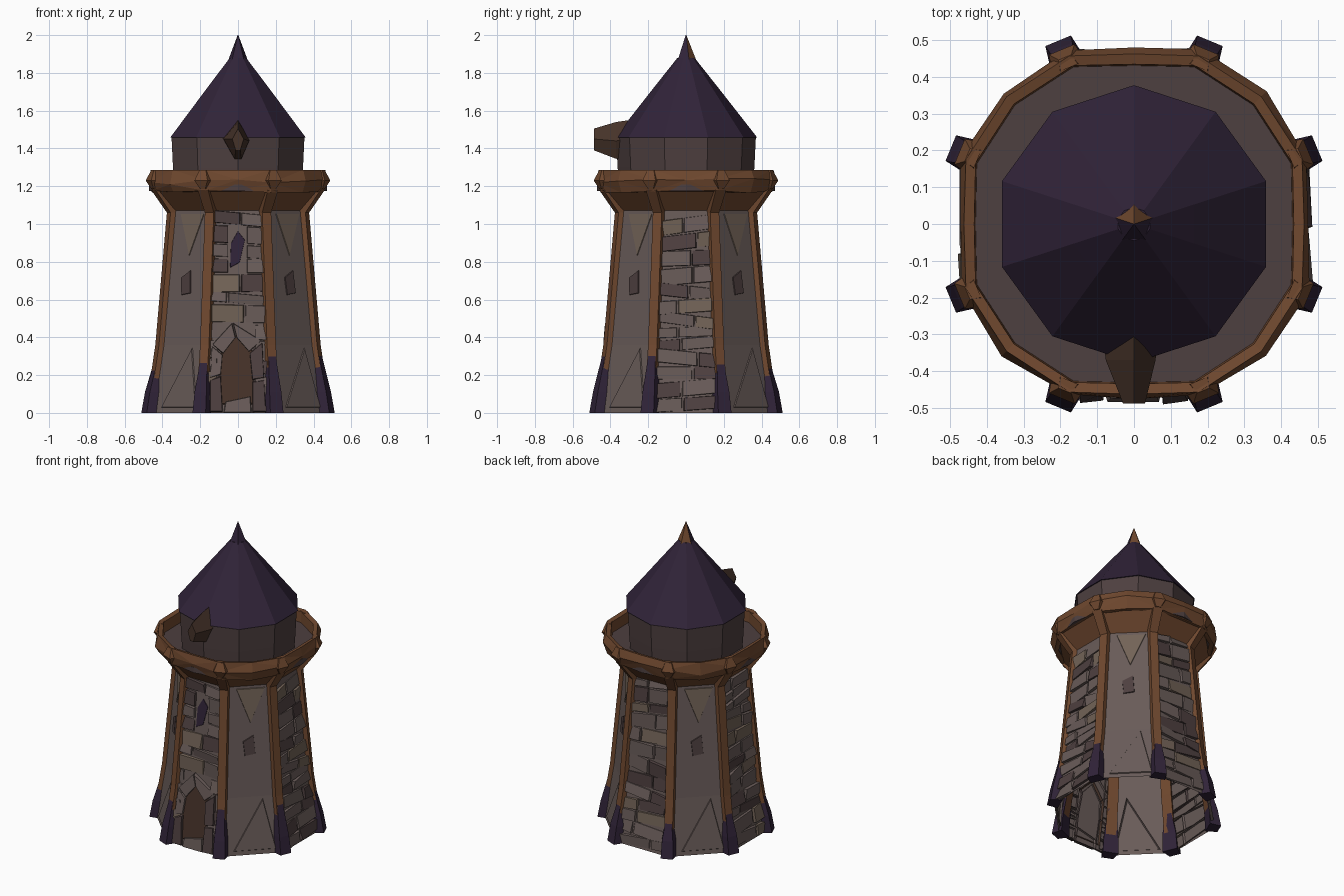
import bpy, bmesh, math, random
from mathutils import Vector

if "Cube" in bpy.data.objects:
    bpy.data.objects.remove(bpy.data.objects["Cube"])

random.seed(4)
C8 = math.cos(math.pi / 8)


def material(name, rgb):
    m = bpy.data.materials.new(name)
    m.diffuse_color = (*rgb, 1)
    m.use_nodes = True
    m.node_tree.nodes["Principled BSDF"].inputs["Base Color"].default_value = m.diffuse_color
    return m


STONE = material("stone", (0.14, 0.105, 0.098))
DARK = material("dark_stone", (0.075, 0.05, 0.05))
TAN = material("tan_stone", (0.17, 0.125, 0.095))
WOOD = material("wood", (0.16, 0.065, 0.028))
DOOR = material("door_wood", (0.06, 0.032, 0.022))
PURPLE = material("purple", (0.030, 0.017, 0.04))


def make(name, bm, mats):
    bmesh.ops.recalc_face_normals(bm, faces=bm.faces)
    me = bpy.data.meshes.new(name)
    bm.to_mesh(me)
    bm.free()
    for m in mats:
        me.materials.append(m)
    ob = bpy.data.objects.new(name, me)
    bpy.context.collection.objects.link(ob)
    return ob


def loft(bm, rings, cap0=True, cap1=True, wrap=False, mat=0):
    vs = [[bm.verts.new(p) for p in r] for r in rings]
    n = len(vs[0])
    pairs = list(zip(vs, vs[1:])) + ([(vs[-1], vs[0])] if wrap else [])
    faces = [bm.faces.new((a[i], a[(i + 1) % n], b[(i + 1) % n], b[i]))
             for a, b in pairs for i in range(n)]
    if not wrap:
        if cap0:
            faces.append(bm.faces.new(vs[0][::-1]))
        if cap1:
            faces.append(bm.faces.new(vs[-1]))
    for f in faces:
        f.material_index = mat


def polygon(r, z, n, start):
    return [(r * math.cos(start + i * math.tau / n),
             r * math.sin(start + i * math.tau / n), z) for i in range(n)]


def turned(name, profile, n, start, mat, cap0=True, cap1=True):
    bm = bmesh.new()
    loft(bm, [polygon(r, z, n, start) for r, z in profile], cap0, cap1)
    return make(name, bm, [mat])


# Wall distance from the axis at a given height
PROFILE = [(0, 0.468), (0.36, 0.415), (1.08, 0.352), (1.3, 0.34)]


def apothem(z):
    for (z0, a0), (z1, a1) in zip(PROFILE, PROFILE[1:]):
        if z <= z1:
            return a0 + (a1 - a0) * (z - z0) / (z1 - z0)
    return PROFILE[-1][1]


def on_wall(k, u, z, out):
    # k = 0 is the front, counted in eighths of a turn
    t = -math.pi / 2 + k * math.pi / 4
    d = apothem(z) + out
    return Vector((d * math.cos(t) - u * math.sin(t), d * math.sin(t) + u * math.cos(t), z))


def slab(bm, k, outline, out, mat=0, jitter=0.0, back=-0.012, inset=0.9):
    cu = sum(p[0] for p in outline) / len(outline)
    cz = sum(p[1] for p in outline) / len(outline)
    base = [on_wall(k, u, z, back) for u, z in outline]
    top = [on_wall(k, cu + (u - cu) * inset, cz + (z - cz) * inset,
                   out + random.uniform(-jitter, jitter)) for u, z in outline]
    loft(bm, [base, top], False, True, mat=mat)


# Open-bottomed octagonal body
turned("tower_body", [(a / C8, z) for z, a in PROFILE[:3]], 8, math.pi / 8, STONE, False, False)
turned("corbel", [(0.352 / C8, 1.07), (0.445 / C8, 1.18)], 8, math.pi / 8, WOOD, False, False)

# Rough stonework on the four main sides
for k, side in ((0, "front"), (2, "right"), (4, "back"), (6, "left")):
    bm = bmesh.new()
    z = 0.01
    while z < 1.04:
        h = min(random.uniform(0.055, 0.1), 1.08 - z)
        half = 0.414 * apothem(z) - 0.02
        s = random.uniform(-0.45, 0.45) * half
        tilt = random.uniform(-0.02, 0.02)
        for u0, u1 in ((-half, s), (s, half)):
            if k == 0 and z < 0.44:
                u0, u1 = (u0, -0.11) if u0 == -half else (0.09, u1)
            if k == 0 and 0.72 < z < 0.95:
                u0, u1 = (u0, -0.05) if u0 == -half else (0.045, u1)
            za, zb = max(0, z + tilt * u0 / half), max(0, z + tilt * u1 / half)
            slab(bm, k, [(u0, za), (u1, zb), (u1, zb + h), (u0, za + h)],
                 0.010, random.choice((0, 0, 0, 1, 2)), 0.011)
        z += h + 0.004
    make(side + "_stonework", bm, [STONE, DARK, TAN])

# Door with rough surround and step
bm = bmesh.new()
slab(bm, 0, [(-0.11, 0.03), (0.09, 0.03), (0.09, 0.33), (-0.01, 0.43), (-0.11, 0.31)], 0.004)
make("door", bm, [DOOR])
bm = bmesh.new()
for o in ([(-0.15, 0), (-0.08, 0), (-0.09, 0.2), (-0.15, 0.18)],
          [(-0.15, 0.18), (-0.09, 0.2), (-0.08, 0.31), (-0.14, 0.36)],
          [(-0.14, 0.36), (-0.08, 0.31), (-0.01, 0.40), (-0.03, 0.48)],
          [(-0.03, 0.48), (-0.01, 0.40), (0.06, 0.32), (0.13, 0.38)],
          [(0.13, 0.38), (0.06, 0.32), (0.075, 0.17), (0.14, 0.18)],
          [(0.14, 0.18), (0.075, 0.17), (0.075, 0), (0.15, 0)],
          [(-0.08, 0.0), (0.075, 0.0), (0.07, 0.09), (-0.07, 0.06)]):
    slab(bm, 0, o, 0.018, random.choice((0, 0, 1)), 0.006)
make("door_surround", bm, [STONE, DARK])

# Window slit
bm = bmesh.new()
slab(bm, 0, [(-0.045, 0.76), (0.01, 0.79), (0.04, 0.92), (0.0, 0.97), (-0.04, 0.9)], 0.003)
make("window", bm, [PURPLE])

# Large flat patches on the smooth diagonal sides
bm = bmesh.new()
for k in (1, 3, 5, 7):
    f = random.choice((-1, 1))
    slab(bm, k, [(-0.03 * f, 0.76), (0.04 * f, 0.72), (0.03 * f, 0.62), (-0.04 * f, 0.63)], 0.006, 1)
    slab(bm, k, [(-0.11 * f, 1.06), (0.08 * f, 1.06), (-0.01 * f, 0.82)], 0.004, 2)
    slab(bm, k, [(-0.16 * f, 0.02), (0.12 * f, 0.02), (-0.08 * f, 0.36)], 0.006, 0)
make("wall_patches", bm, [STONE, DARK, TAN])


def corner_rings(t, sections):
    r, s = Vector((math.cos(t), math.sin(t), 0)), Vector((-math.sin(t), math.cos(t), 0))
    return [[r * a + s * -w + Vector((0, 0, z)), r * b + s * -w * 0.75 + Vector((0, 0, z)),
             r * b + s * w * 0.75 + Vector((0, 0, z)), r * a + s * w + Vector((0, 0, z))]
            for z, a, b, w in sections]


# Corner posts with bracket tops, and their splayed feet
posts, feet = bmesh.new(), bmesh.new()
for i in range(8):
    t = math.pi / 8 + i * math.pi / 4
    R = lambda z: apothem(z) / C8
    loft(posts, corner_rings(t, [(z, R(z) - 0.03, R(z) + 0.014, 0.034) for z in (0.12, 0.36, 1.06)]
                             + [(1.18, R(1.18) - 0.02, 0.485, 0.04)]))
    top = random.uniform(0.22, 0.36)
    loft(feet, corner_rings(t, [(0, R(0) - 0.04, R(0) + 0.032, 0.05),
                                (0.11, R(0.11) - 0.03, R(0.11) + 0.03, 0.045),
                                (top, R(top) - 0.03, R(top) + 0.012, 0.025)]))
make("corner_posts", posts, [WOOD])
make("post_feet", feet, [PURPLE])

# Walkway deck and its rough rail
ANG = [math.radians(a + 90 * q) for q in range(4) for a in (0, 21, 45, 69)]
deck = bmesh.new()
loft(deck, [[(0.47 * math.cos(a), 0.47 * math.sin(a), z) for a in ANG] for z in (1.175, 1.21)])
make("deck", deck, [DARK])
rail = bmesh.new()
rings = []
for i, a in enumerate(ANG):
    r = 0.468 if i % 4 == 0 else 0.495
    j = lambda s: random.uniform(-s, s)
    rings.append([Vector((q * math.cos(a), q * math.sin(a), z)) for q, z in (
        (r - 0.04, 1.17), (r - 0.012, 1.17 + j(0.008)), (r + 0.008 + j(0.008), 1.225 + j(0.02)),
        (r - 0.006, 1.287), (r - 0.034, 1.28))])
loft(rail, rings, wrap=True)
bmesh.ops.triangulate(rail, faces=rail.faces)
# Joint blocks on the rail
for i in range(8):
    t = math.pi / 8 + i * math.pi / 4
    loft(rail, corner_rings(t, [(1.185, 0.46, 0.49, 0.02), (1.23, 0.46, 0.513, 0.05),
                                (1.285, 0.46, 0.49, 0.025)]))
make("rail", rail, [WOOD])

# Drum, conical roof and pointed tip
S = math.pi / 2
turned("drum", [(0.355, 1.2), (0.362, 1.3), (0.37, 1.462)], 10, S, DARK)
turned("roof", [(0.377, 1.458), (0.172, 1.72), (0.045, 1.88)], 10, S, PURPLE)
bm = bmesh.new()
loft(bm, [polygon(0.055, 1.865, 5, S), polygon(0.002, 2.0, 5, S)])
tip = make("roof_tip", bm, [PURPLE, WOOD])
for p in tip.data.polygons:
    p.material_index = 1 if p.normal.y > 0.5 else 0

# Pointed beam end sticking out of the front of the roof
bm = bmesh.new()
back = [(-0.085, 1.46), (-0.02, 1.355), (0.02, 1.355), (0.065, 1.45), (0.0, 1.55)]
front = [(-0.03, 1.45), (-0.012, 1.39), (0.012, 1.39), (0.03, 1.45), (0.0, 1.505)]
loft(bm, [[(x, -0.30, z) for x, z in back], [(x * 0.9, -0.37, z - 0.01) for x, z in back],
          [(x, -0.487, z) for x, z in front]])
make("roof_beam", bm, [DOOR])
